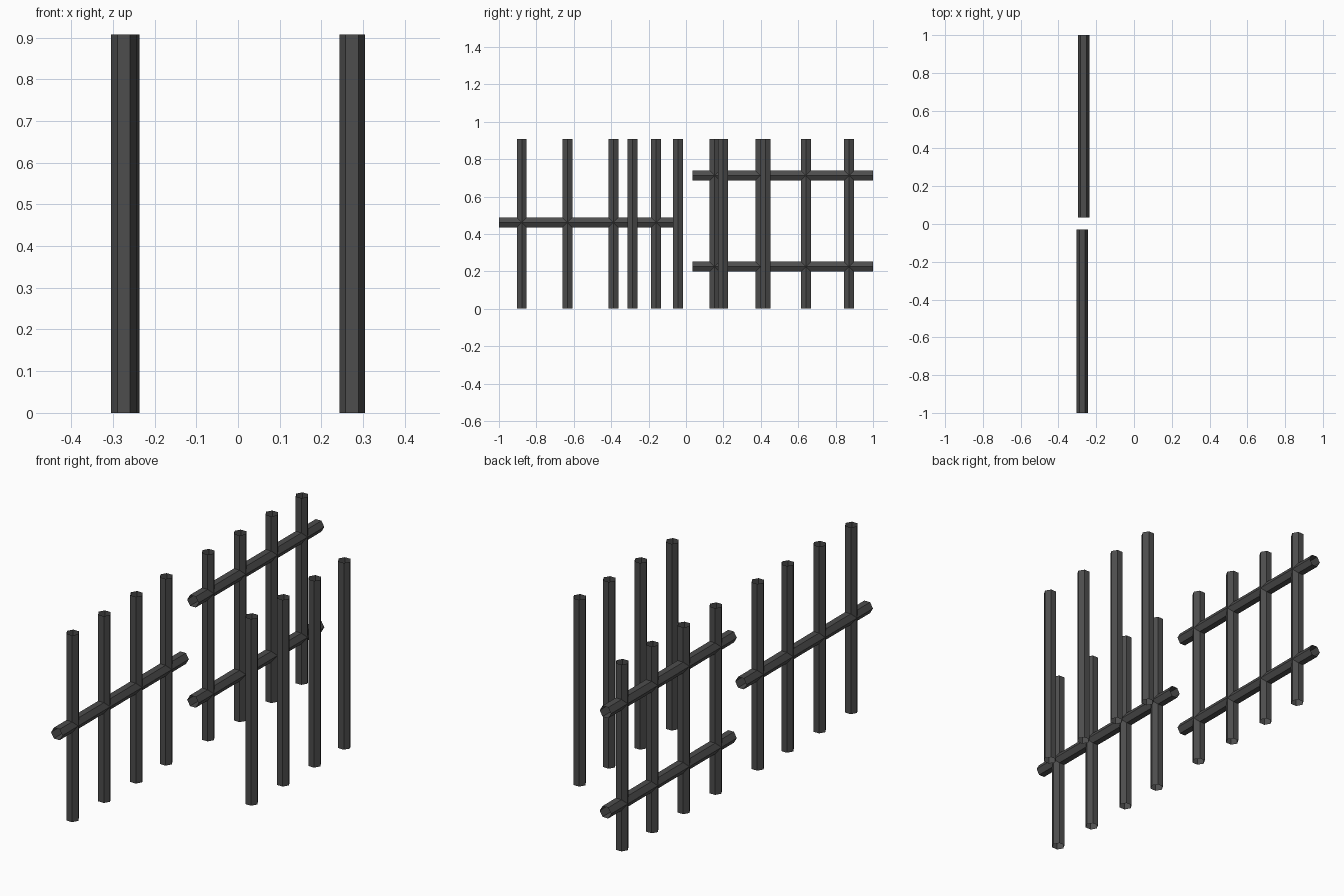
import bpy, bmesh, math
from mathutils import Matrix

if "Cube" in bpy.data.objects:
    bpy.data.objects.remove(bpy.data.objects["Cube"])

# single flat colour: dark iron
iron = bpy.data.materials.new("dark iron")
iron.diffuse_color = (0.075, 0.075, 0.075, 1.0)
iron.use_nodes = True
iron.node_tree.nodes["Principled BSDF"].inputs["Base Color"].default_value = iron.diffuse_color

RADIUS = 0.0305
HEIGHT = 0.907


def hex_tube(name, length, location, along_y=False):
    """Open-ended six-sided tube with its corners facing +x and -x."""
    bm = bmesh.new()
    bmesh.ops.create_cone(bm, cap_ends=False, segments=6,
                          radius1=RADIUS, radius2=RADIUS, depth=length)
    # make sure a corner lies on the x axis
    if max(v.co.x for v in bm.verts) < RADIUS * 0.95:
        bm.transform(Matrix.Rotation(math.radians(30), 4, 'Z'))
    if along_y:
        bm.transform(Matrix.Rotation(math.radians(90), 4, 'X'))
    mesh = bpy.data.meshes.new(name)
    bm.to_mesh(mesh)
    bm.free()
    mesh.materials.append(iron)
    obj = bpy.data.objects.new(name, mesh)
    obj.location = location
    bpy.context.collection.objects.link(obj)
    return obj


# name, x, post y positions, rail heights, rail start and end along y
sections = [
    ("front_section", -0.274, (-0.878, -0.634, -0.388, -0.160), (0.461,), (-1.0, -0.03)),
    ("back_section", -0.267, (0.153, 0.398, 0.641, 0.872), (0.225, 0.712), (0.035, 1.0)),
    ("loose_section", 0.2735, (-0.286, -0.043, 0.198, 0.426), (), (0, 0)),
]

for name, x, posts, rails, (y0, y1) in sections:
    # upright bars
    for y in posts:
        hex_tube(name + "_post", HEIGHT, (x, y, HEIGHT / 2))
    # horizontal rails running through the bars
    for z in rails:
        hex_tube(name + "_rail", y1 - y0, (x, (y0 + y1) / 2, z), along_y=True)
